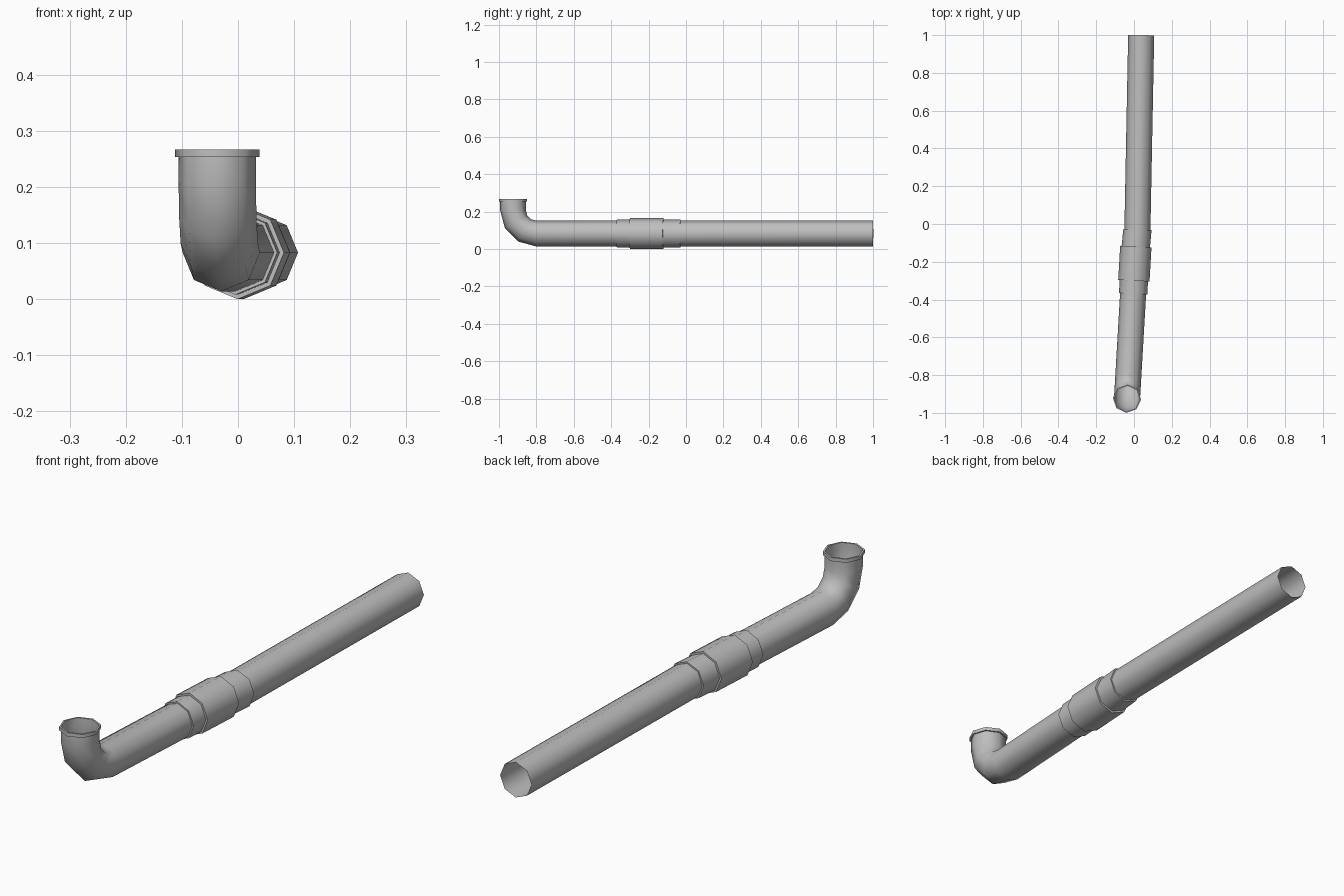
import bpy, bmesh, math
from mathutils import Vector

cube = bpy.data.objects.get("Cube")
if cube:
    bpy.data.objects.remove(cube, do_unlink=True)

SIDES = 8
AXIS_Z = 0.083
PIPE_R = 0.069
SLOPE = 0.058

grey = bpy.data.materials.new("pipe_grey")
grey.use_nodes = True
grey.diffuse_color = (0.52, 0.52, 0.52, 1)
grey.node_tree.nodes["Principled BSDF"].inputs["Base Color"].default_value = grey.diffuse_color


def on_axis(y):
    """Point on the centre line of the front run."""
    return Vector((-0.037 + SLOPE * (y + 0.925), y, AXIS_Z))


def sweep(name, rings):
    """Skin eight-sided rings, each given as (centre, direction, radius)."""
    bm = bmesh.new()
    loops = []
    for centre, direction, radius in rings:
        t = direction.normalized()
        side = Vector((1, -SLOPE, 0))
        side = (side - t * side.dot(t)).normalized()
        up = side.cross(t)
        loop = []
        for i in range(SIDES):
            a = math.tau * i / SIDES
            loop.append(bm.verts.new(centre + radius * (math.cos(a) * side + math.sin(a) * up)))
        loops.append(loop)
    for a, b in zip(loops, loops[1:]):
        for i in range(SIDES):
            j = (i + 1) % SIDES
            bm.faces.new((a[i], a[j], b[j], b[i]))
    bmesh.ops.recalc_face_normals(bm, faces=bm.faces)
    mesh = bpy.data.meshes.new(name)
    bm.to_mesh(mesh)
    bm.free()
    mesh.materials.append(grey)
    obj = bpy.data.objects.new(name, mesh)
    bpy.context.collection.objects.link(obj)
    bpy.ops.object.select_all(action='DESELECT')
    obj.select_set(True)
    bpy.context.view_layer.objects.active = obj
    bpy.ops.object.shade_smooth_by_angle(angle=math.radians(60))
    return obj


ahead = Vector((SLOPE, 1, 0)).normalized()
down = Vector((0, 0, -1))

# Elbow and front run
BEND = 0.125
pivot = on_axis(-0.925) + ahead * BEND + Vector((0, 0, BEND))
top = pivot - ahead * BEND
top.z = 0.255
front = [(top, down, PIPE_R)]
for step in range(4):
    a = math.radians(30 * step)
    centre = pivot - ahead * BEND * math.cos(a) + down * BEND * math.sin(a)
    front.append((centre, down * math.cos(a) + ahead * math.sin(a), PIPE_R))
front.append((on_axis(-0.25), ahead, PIPE_R))
sweep("elbow_pipe", front)

# Lip around the upright mouth
lip = [(0.253, PIPE_R), (0.253, 0.075), (0.267, 0.075), (0.267, 0.068), (0.253, 0.068)]
sweep("mouth_lip", [(Vector((top.x, top.y, z)), down, r) for z, r in lip])

# Long rear run, turned slightly from the front run
bend_point = Vector((0.018, -0.03, AXIS_Z))
rear_end = Vector((0.038, 1.0, AXIS_Z))
rear = rear_end - bend_point
sweep("rear_pipe", [(on_axis(-0.2), ahead, PIPE_R),
                    (bend_point, rear, PIPE_R),
                    (rear_end, rear, PIPE_R)])

# Stepped sleeves and the wide coupling between the runs
SLEEVE_R, COUPLING_R = 0.075, 0.083
sweep("front_sleeve", [(on_axis(-0.37), ahead, PIPE_R),
                       (on_axis(-0.37), ahead, SLEEVE_R),
                       (on_axis(-0.25), ahead, SLEEVE_R)])
sweep("rear_sleeve", [(on_axis(-0.2), ahead, SLEEVE_R),
                      (on_axis(-0.12), ahead, SLEEVE_R),
                      (bend_point, rear, SLEEVE_R),
                      (bend_point, rear, PIPE_R)])
sweep("coupling", [(on_axis(-0.3), ahead, SLEEVE_R),
                   (on_axis(-0.3), ahead, COUPLING_R),
                   (on_axis(-0.12), ahead, COUPLING_R),
                   (on_axis(-0.12), ahead, SLEEVE_R)])
